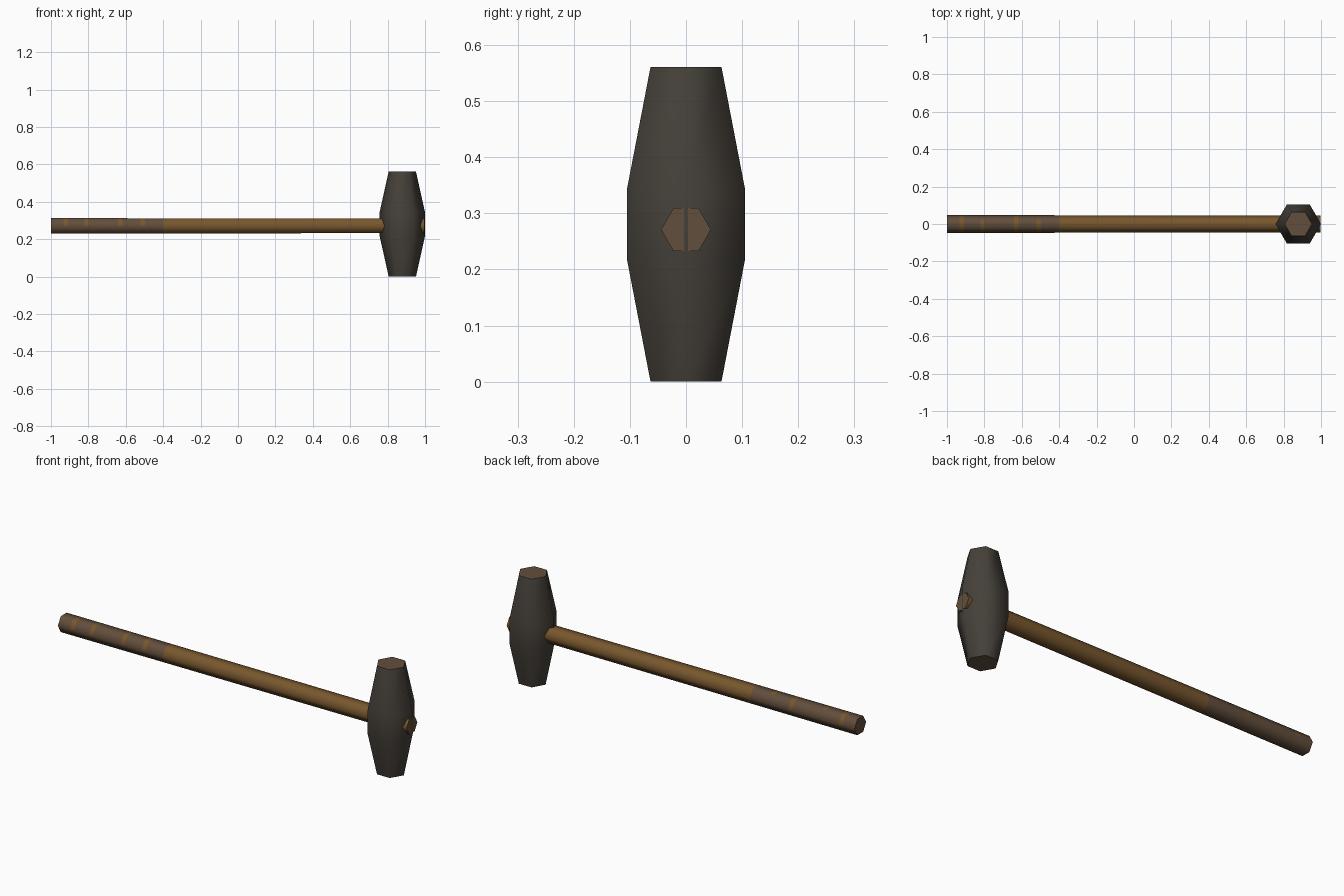
import bpy, bmesh, math

if "Cube" in bpy.data.objects:
    bpy.data.objects.remove(bpy.data.objects["Cube"])


def mat(name, rgb):
    m = bpy.data.materials.new(name)
    lin = [((c / 255 + 0.055) / 1.055) ** 2.4 for c in rgb]
    m.diffuse_color = (*lin, 1)
    m.use_nodes = True
    m.node_tree.nodes["Principled BSDF"].inputs["Base Color"].default_value = m.diffuse_color
    return m


iron = mat("dark iron", (69, 64, 57))
wood = mat("handle wood", (120, 87, 46))
worn = mat("worn brown", (98, 78, 60))


def hex_loft(name, stations, to_world, mats, rule):
    """Six-sided solid through (distance, radius) stations; rule picks a material."""
    bm = bmesh.new()
    rings = []
    for d, r in stations:
        rings.append([bm.verts.new(to_world(d, r * math.cos(i * math.pi / 3),
                                            r * math.sin(i * math.pi / 3)))
                      for i in range(6)])
    for s, (a, b) in enumerate(zip(rings, rings[1:])):
        for i in range(6):
            j = (i + 1) % 6
            f = bm.faces.new((a[i], a[j], b[j], b[i]))
            f.material_index = rule(s, i)
    for ring in (rings[0], rings[-1]):
        f = bm.faces.new(ring)
        f.material_index = 1          # end caps are worn brown
    bmesh.ops.recalc_face_normals(bm, faces=bm.faces)
    me = bpy.data.meshes.new(name)
    bm.to_mesh(me)
    bm.free()
    for m in mats:
        me.materials.append(m)
    ob = bpy.data.objects.new(name, me)
    bpy.context.collection.objects.link(ob)
    bpy.ops.object.select_all(action='DESELECT')
    ob.select_set(True)
    bpy.context.view_layer.objects.active = ob
    bpy.ops.object.shade_smooth_by_angle(angle=math.radians(65))
    return ob


# Hammer head: hexagonal barrel tapering to both striking faces
hex_loft("hammer_head",
         [(0, 0.073), (0.218, 0.1215), (0.343, 0.1215), (0.561, 0.073)],
         lambda d, u, v: (0.8785 + u, v, d),
         (iron, worn), lambda s, i: 0)

# Handle: hexagonal shaft, with a worn grip showing small gaps of wood
gaps = [-0.92, -0.81, -0.63, -0.51]
xs = [-1.0]
for g in gaps:
    xs += [g - 0.012, g + 0.012]
xs += [-0.4, 0.998]


def handle_rule(s, i):
    if s == len(xs) - 2:
        return 0                      # bare wood
    if s % 2 == 1:                    # wood gaps on the upper sides
        side = 0 if s in (1, 5) else 2
        return 0 if i in (1, side, 2) else 1
    return 1


hex_loft("handle",
         [(x, 0.0477 - 0.0016 * (x + 1)) for x in xs],
         lambda d, u, v: (d, u, 0.271 + v),
         (wood, worn), handle_rule)
